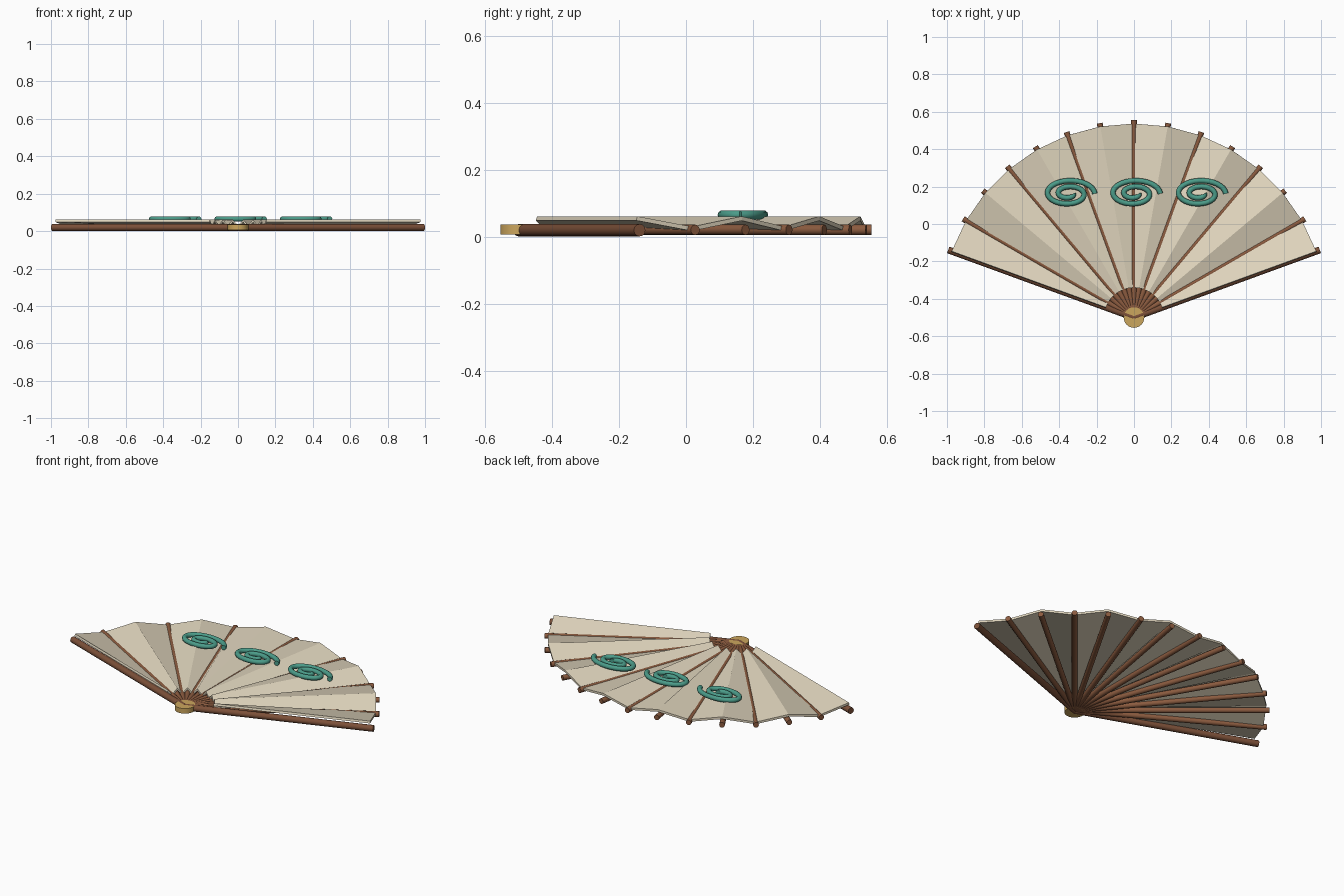
import bpy, bmesh, math
from mathutils import Vector

if "Cube" in bpy.data.objects:
    bpy.data.objects.remove(bpy.data.objects["Cube"])

PIVOT = Vector((0, -0.5, 0))
ANGLES = [20 + 10 * i for i in range(15)]


def mat(name, rgb):
    m = bpy.data.materials.new(name)
    m.diffuse_color = (*rgb, 1)
    m.use_nodes = True
    m.node_tree.nodes["Principled BSDF"].inputs["Base Color"].default_value = m.diffuse_color
    return m


WOOD = mat("wood", (0.26, 0.105, 0.05))
DARK = mat("dark_wood", (0.2, 0.08, 0.04))
PAPER = mat("paper", (0.76, 0.68, 0.52))
BRASS = mat("brass", (0.6, 0.38, 0.11))
TEAL = mat("teal", (0.07, 0.33, 0.25))


def polar(r, deg, z):
    a = math.radians(deg)
    return PIVOT + Vector((r * math.cos(a), r * math.sin(a), z))


def finish(name, material, smooth=True):
    o = bpy.context.object
    o.name = name
    o.data.materials.append(material)
    if smooth:
        bpy.ops.object.shade_smooth_by_angle(angle=math.radians(40))
    return o


def stick(name, deg, radius, z, material, length=1.055):
    bpy.ops.mesh.primitive_cylinder_add(
        vertices=12, radius=radius, depth=length, location=polar(length / 2, deg, z),
        rotation=(math.pi / 2, 0, math.radians(deg + 90)))
    finish(name, material)


# ribs, with thicker guards at both ends
for i, deg in enumerate(ANGLES):
    if i in (0, len(ANGLES) - 1):
        stick("guard_stick", deg, 0.0185, 0.0195, DARK, 1.057)
    else:
        stick("rib", deg, 0.0155, 0.0205, WOOD)

# pivot pin
bpy.ops.mesh.primitive_cylinder_add(vertices=32, radius=0.055, depth=0.03,
                                    location=PIVOT + Vector((0, 0, 0.021)))
finish("pivot", BRASS)

# pleated leaf: ridges on even ribs, valleys on odd ribs
bm = bmesh.new()
rows = []
for i, deg in enumerate(ANGLES):
    z = 0.061 if i % 2 == 0 else 0.03
    rows.append([bm.verts.new(polar(r, deg, z)) for r in (0.16, 1.037)])
for a, b in zip(rows, rows[1:]):
    bm.faces.new((a[0], a[1], b[1], b[0]))
mesh = bpy.data.meshes.new("paper_leaf")
bm.to_mesh(mesh)
bm.free()
leaf = bpy.data.objects.new("paper_leaf", mesh)
bpy.context.collection.objects.link(leaf)
mesh.materials.append(PAPER)
solid = leaf.modifiers.new("thickness", 'SOLIDIFY')
solid.thickness = 0.013
solid.offset = -1

# flattened spiral ornaments
for cx in (-0.35, 0, 0.35):
    cu = bpy.data.curves.new("spiral_ornament", 'CURVE')
    cu.dimensions = '3D'
    cu.bevel_depth = 0.014
    cu.bevel_resolution = 3
    cu.use_fill_caps = True
    n = 64
    sp = cu.splines.new('POLY')
    sp.points.add(n)
    for k in range(n + 1):
        t = 4 * math.pi * k / n
        r = 0.141 - 0.116 * k / n
        sp.points[k].co = (cx + r * math.cos(t), 0.162 + 0.55 * r * math.sin(t), 0.065, 1)
    sp.use_smooth = True
    cu.materials.append(TEAL)
    o = bpy.data.objects.new("spiral_ornament", cu)
    bpy.context.collection.objects.link(o)
